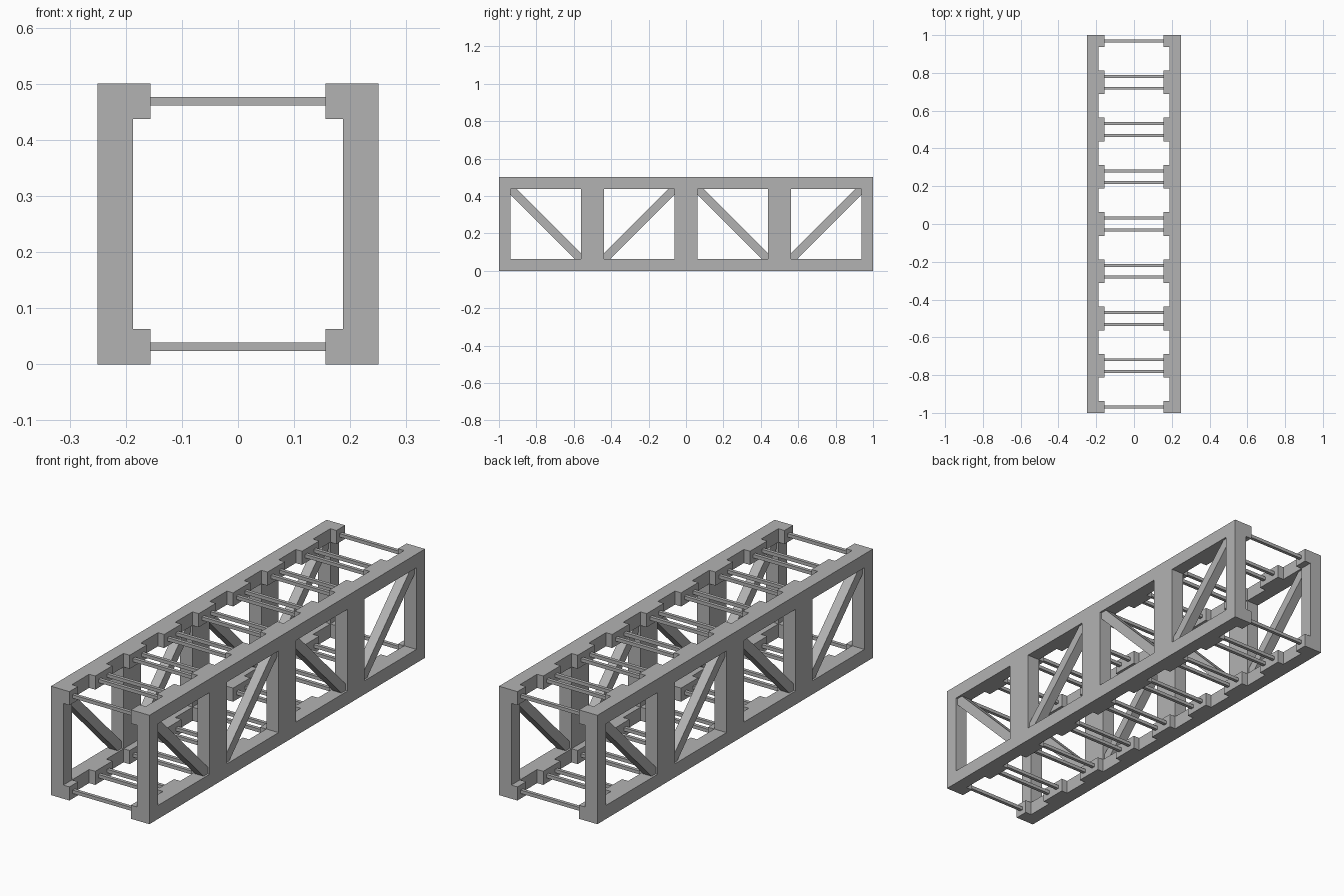
import bpy, bmesh

default_cube = bpy.data.objects.get("Cube")
if default_cube:
    bpy.data.objects.remove(default_cube, do_unlink=True)

BEAM = 0.0625            # section of the frame beams
HALF_W, HALF_L, HEIGHT = 0.25, 1.0, 0.5
INNER = HALF_W - BEAM    # inner face of the side frames
CLEAT = 0.03125          # how far the rung cleats project inward
ROD = 0.0156             # rung thickness
BRACE = 0.044            # brace thickness

steel = bpy.data.materials.new("grey steel")
steel.use_nodes = True
grey = (0.45, 0.45, 0.45, 1)
steel.diffuse_color = grey
steel.node_tree.nodes["Principled BSDF"].inputs["Base Color"].default_value = grey


def finish(bm, name):
    bmesh.ops.recalc_face_normals(bm, faces=bm.faces)
    mesh = bpy.data.meshes.new(name)
    bm.to_mesh(mesh)
    bm.free()
    mesh.materials.append(steel)
    obj = bpy.data.objects.new(name, mesh)
    bpy.context.collection.objects.link(obj)
    return obj


def extrude_profiles(name, profiles, x0, x1):
    """Extrude flat (y, z) outlines along x, welding shared corners."""
    bm = bmesh.new()
    for outline in profiles:
        bm.faces.new([bm.verts.new((x0, y, z)) for y, z in outline])
    bmesh.ops.remove_doubles(bm, verts=bm.verts, dist=0.0001)
    result = bmesh.ops.extrude_face_region(bm, geom=bm.faces[:], use_keep_orig=True)
    moved = [g for g in result["geom"] if isinstance(g, bmesh.types.BMVert)]
    bmesh.ops.translate(bm, verts=moved, vec=(x1 - x0, 0, 0))
    return finish(bm, name)


def rect(y0, y1, z0, z1):
    return [(y0, z0), (y1, z0), (y1, z1), (y0, z1)]


stations = [i * 0.25 - HALF_L for i in range(9)]
posts = stations[::2]

# Side frame layout: posts and bays across y, rails and openings up z
y_cuts = [-HALF_L]
for p in posts[1:-1]:
    y_cuts += [p - BEAM, p + BEAM]
y_cuts = sorted(y_cuts + [HALF_L, BEAM - HALF_L, HALF_L - BEAM])
z_cuts = [0, BEAM, HEIGHT - BEAM, HEIGHT]
frame_cells, brace_profiles = [], []
for i, (y0, y1) in enumerate(zip(y_cuts, y_cuts[1:])):
    for j, (z0, z1) in enumerate(zip(z_cuts, z_cuts[1:])):
        if i % 2 == 0 or j != 1:
            frame_cells.append(rect(y0, y1, z0, z1))
        else:
            # Diagonal brace, falling and rising in alternate bays
            a, b = (y0, y1) if i % 4 == 1 else (y1, y0)
            d = 0.031
            s = d if b > a else -d
            brace_profiles.append([(a, z1), (a, z1 - d), (b - s, z0),
                                   (b, z0), (b, z0 + d), (a + s, z1)])

# Cleats that hold the rungs, along the top and bottom rails
cleats = []
for y in stations:
    lo, hi = max(y - BEAM, -HALF_L), min(y + BEAM, HALF_L)
    cleats += [rect(lo, hi, 0, BEAM), rect(lo, hi, HEIGHT - BEAM, HEIGHT)]

mid = HALF_W - BEAM / 2
for side, sx in (("left", 1), ("right", -1)):
    extrude_profiles(side + "_frame", frame_cells, sx * INNER, sx * HALF_W)
    extrude_profiles(side + "_braces", brace_profiles,
                     sx * (mid - BRACE / 2), sx * (mid + BRACE / 2))
    extrude_profiles(side + "_cleats", cleats, sx * (INNER - CLEAT), sx * INNER)

# Paired cross rungs, single at each end
for level, z in (("bottom", BEAM / 2), ("top", HEIGHT - BEAM / 2)):
    rungs = [rect(y - ROD / 2, y + ROD / 2, z - ROD / 2, z + ROD / 2)
             for s in stations for y in (s - BEAM / 2, s + BEAM / 2)
             if abs(y) < HALF_L]
    extrude_profiles(level + "_rungs", rungs, CLEAT - INNER, INNER - CLEAT)
